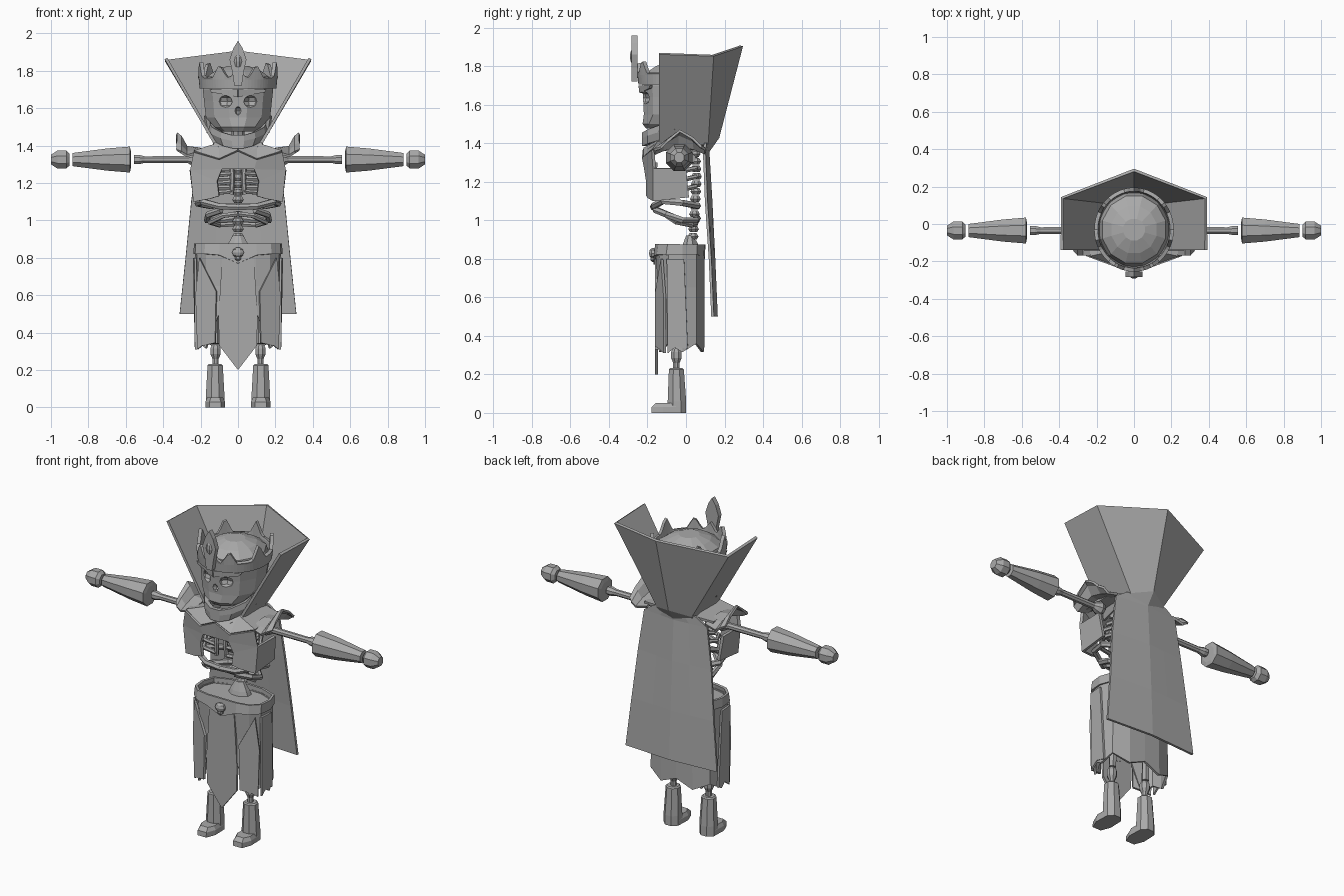
import bpy, bmesh, math
from mathutils import Vector

if "Cube" in bpy.data.objects:
    bpy.data.objects.remove(bpy.data.objects["Cube"])

grey = bpy.data.materials.new("stone grey")
grey.diffuse_color = (0.4, 0.4, 0.4, 1)
grey.use_nodes = True
grey.node_tree.nodes["Principled BSDF"].inputs["Base Color"].default_value = grey.diffuse_color
PI = math.pi


def mesh(name, verts, faces, thick=0, mirror=False, offset=0):
    me = bpy.data.meshes.new(name)
    me.from_pydata([Vector(v) for v in verts], [], faces)
    bm = bmesh.new()
    bm.from_mesh(me)
    bmesh.ops.recalc_face_normals(bm, faces=bm.faces)
    bm.to_mesh(me)
    bm.free()
    me.materials.append(grey)
    ob = bpy.data.objects.new(name, me)
    bpy.context.collection.objects.link(ob)
    if thick:
        s = ob.modifiers.new("thickness", 'SOLIDIFY')
        s.thickness, s.offset = thick, offset
    if mirror:
        ob.modifiers.new("mirror", 'MIRROR').use_clip = False
    return ob


def loft(name, rings, caps=True, closed=True, **kw):
    n = len(rings[0])
    verts = [p for r in rings for p in r]
    faces = [(i * n + j, i * n + (j + 1) % n, (i + 1) * n + (j + 1) % n, (i + 1) * n + j)
             for i in range(len(rings) - 1) for j in range(n if closed else n - 1)]
    if caps:
        faces += [tuple(range(n)), tuple(range(len(verts) - n, len(verts)))]
    return mesh(name, verts, faces, **kw)


def oval(z, rx, ry, cx=0, cy=0, n=12, turn=0.5):
    return [(cx + rx * math.sin((k + turn) * 2 * PI / n), cy - ry * math.cos((k + turn) * 2 * PI / n), z)
            for k in range(n)]


def lathe_x(name, profile, n=8, y=-0.035, z=1.325, mirror=True):
    rings = [[(x, y + r * math.cos((k + .5) * 2 * PI / n), z + r * math.sin((k + .5) * 2 * PI / n))
              for k in range(n)] for x, r in profile]
    return loft(name, rings, mirror=mirror)


def tube(name, pts, r, mirror=False, n=6):
    pts = [Vector(p) for p in pts]
    rings = []
    for i, p in enumerate(pts):
        d = (pts[min(i + 1, len(pts) - 1)] - pts[max(i - 1, 0)]).normalized()
        a = d.cross(Vector((0, 0, 1)) if abs(d.z) < .9 else Vector((0, 1, 0))).normalized()
        b = a.cross(d)
        rings.append([p + r * (a * math.cos(k * 2 * PI / n) + b * math.sin(k * 2 * PI / n)) for k in range(n)])
    return loft(name, rings, mirror=mirror)


def ball(name, c, s, mirror=False, seg=8, rows=5):
    rings = [oval(c[2] - s[2] * math.cos(t), s[0] * math.sin(t), s[1] * math.sin(t), c[0], c[1], seg)
             for t in [PI * (0.08 + 0.84 * i / (rows - 1)) for i in range(rows)]]
    return loft(name, rings, mirror=mirror)


def plate(name, outline, y0, y1, mirror=False):
    return loft(name, [[(x, y, z) for x, z in outline] for y in (y0, y1)], mirror=mirror)


# skull with carved sockets
skull = loft("skull", [oval(z, rx, ry, 0, cy) for z, rx, ry, cy in [
    (1.475, .095, .10, -.11), (1.50, .13, .13, -.10), (1.55, .178, .185, -.04), (1.64, .188, .20, -.03),
    (1.70, .195, .205, -.03), (1.765, .175, .185, -.03), (1.80, .125, .13, -.03), (1.825, .06, .06, -.03)]])


def carve(name, c, s):
    cutter = ball(name, c, s, seg=8)
    cutter.hide_render = True
    cutter.hide_set(True)
    m = skull.modifiers.new(name, 'BOOLEAN')
    m.operation, m.object, m.solver = 'DIFFERENCE', cutter, 'EXACT'


for sx in (-1, 1):
    carve("eye_socket_cutter", (sx * .075, -.225, 1.635), (.048, .045, .035))
carve("nose_cutter", (0, -.235, 1.585), (.018, .04, .026))
mesh("brow", [(0, -.235, 1.66), (.14, -.185, 1.685), (.15, -.18, 1.70), (0, -.24, 1.70)],
     [(0, 1, 2, 3)], thick=.015, mirror=True)
# jaw, cheek struts and neck
jaw = [[(x * w, y, z + dz) for x, y, z in [(-.155, -.03, 1.49), (-.135, -.12, 1.45), (-.085, -.19, 1.425),
        (-.03, -.215, 1.41), (.03, -.215, 1.41), (.085, -.19, 1.425), (.135, -.12, 1.45), (.155, -.03, 1.49)]]
       for w, dz in ((.85, -.025), (1, .015), (.95, .045))]
loft("jaw", jaw, caps=False, closed=False, thick=.025)
loft("chin", [oval(1.385, .045, .03, 0, -.165, 8), oval(1.42, .07, .04, 0, -.165, 8)])
tube("cheek_strut", [(.165, -.08, 1.56), (.15, -.06, 1.47)], .018, mirror=True)
tube("neck", [(0, .03, 1.30), (0, -.01, 1.5)], .035, n=8)

# crown band with points rising at set angles
TIPS = ((0, .05), (28, .07), (76, .09), (128, .09), (180, .08))


def rise(a):
    d = abs((math.degrees(a) + 180) % 360 - 180)
    return max(max(0, h * (1 - abs(d - t) / 12)) for t, h in TIPS)


rows = [[], [], []]
N = 72
for k in range(N):
    a = k * 2 * PI / N
    for row, z, r in ((0, 1.705, .195), (1, 1.755, .20), (2, 1.765 + rise(a), .203)):
        rows[row].append((r * math.sin(a), -.03 - (r + .012) * math.cos(a), z))
loft("crown", rows, caps=False, thick=.02)
plate("crown_crest", [(-.02, 1.72), (.02, 1.72), (.03, 1.79), (.045, 1.86), (.025, 1.92), (0, 1.96),
                      (-.025, 1.92), (-.045, 1.86), (-.03, 1.79)], -.283, -.253)
ball("crest_gem", (0, -.275, 1.85), (.024, .018, .04))

# flared collar
top = [(-.385, -.14, 1.865), (-.385, .14, 1.855), (0, .288, 1.905), (.385, .14, 1.855), (.385, -.14, 1.865)]
low = [(-.125, -.14, 1.415), (-.115, .11, 1.40), (0, .165, 1.43), (.115, .11, 1.40), (.125, -.14, 1.415)]
base = [(-.06, -.20, 1.37), (-.14, .085, 1.36), (0, .115, 1.36), (.14, .085, 1.36), (.06, -.20, 1.37)]
loft("collar", [top, low, base], caps=False, closed=False, thick=.016)

# cape
cape = [[(w * s, y + dy * abs(s), z) for s in (-1, -.45, 0, .45, 1)] for z, w, y, dy in
        ((1.40, .14, .12, -.02), (1.35, .215, .115, -.02), (1.1, .25, .13, -.025),
         (.8, .28, .145, -.02), (.5, .312, .158, -.02))]
loft("cape", cape, caps=False, closed=False, thick=.014)

# breastplate: yoke, and side plates left open over the ribs
yoke = [(0, -.215, 1.37), (.10, -.215, 1.325), (.235, -.17, 1.365), (.235, .07, 1.375), (.13, .09, 1.385),
        (.10, -.14, 1.41), (0, -.17, 1.385)]
mesh("shoulder_yoke", yoke, [(0, 1, 5, 6), (1, 2, 5), (2, 3, 4, 5)], thick=.016, mirror=True)
chest = [(0, -.215, 1.37), (.10, -.22, 1.325), (.235, -.17, 1.365), (.24, -.02, 1.365),
         (0, -.21, 1.275), (.085, -.21, 1.275), (.25, -.165, 1.27), (.25, .0, 1.27),
         (.11, -.20, 1.21), (.10, -.20, 1.13), (.15, -.19, 1.115), (.232, -.165, 1.10), (.232, .015, 1.12)]
mesh("breastplate", chest, [(0, 1, 5, 4), (1, 2, 6, 5), (5, 6, 8), (8, 6, 11, 10, 9), (6, 7, 12, 11)],
     thick=.018, mirror=True)
# arched shoulder guards with upturned rims
arch = [(-.165, 0), (-.12, .035), (-.04, .085), (.04, .05), (.10, .005)]
loft("shoulder_guard", [[(x, y * s, z + h * u) for y, h in arch] for x, z, u, s in
     ((.20, 1.365, .2, 1), (.275, 1.345, .55, 1), (.305, 1.365, .95, 1), (.328, 1.375, 1.05, .8))],
     caps=False, closed=False, thick=.014, mirror=True)

# spine, sternum, ribs, pelvis
for i in range(13):
    z = .86 + i * .039
    y = .055 - .03 * abs(z - 1.2) * 2
    loft("vertebra", [oval(z, .022, .02, 0, y, 8), oval(z + .016, .034, .03, 0, y, 8),
                      oval(z + .034, .022, .02, 0, y, 8)])
tube("sternum", [(.035, -.16, 1.30), (.03, -.165, 1.22), (.035, -.16, 1.14)], .014, mirror=True)
for z, w, drop in ((1.25, .16, 0), (1.205, .18, 0), (1.155, .19, 0)):
    tube("upper_rib", [(.02, .05, z + .02), (w * .7, .05, z + .02), (w, -.04, z), (w * .75, -.13, z - .01),
                       (.03, -.165, z)], .013, mirror=True)
tube("lower_rib", [(.02, .06, 1.075), (.14, .06, 1.075), (.215, -.02, 1.09), (.19, -.12, 1.10), (.10, -.165, 1.075),
                   (0, -.17, 1.07)], .018, mirror=True)
tube("floating_rib", [(.02, .06, 1.01), (.10, .05, 1.0), (.165, -.02, 1.0), (.16, -.10, 1.03), (.09, -.16, 1.055)],
     .018, mirror=True)
tube("rib_arch", [(0, -.11, 1.035), (.08, -.10, 1.025), (.15, -.05, .99), (.10, .03, .975), (.02, .05, .98)], .014, mirror=True)
loft("pelvis", [oval(z, r, r * .7, 0, .02, 8) for z, r in ((.80, .09), (.87, .06), (.92, .03))])

# skirt: boxy oval shell, ragged hem, closed waist
def skirt_ring(z, w, f=-.15, b=.085):
    half = [(0, f), (.10, f), (.175, f + .015), (.222, f + .06), (.23, -.02), (.205, b - .035), (.11, b), (0, b + .005)]
    pts = [(x * w, y) for x, y in half] + [(-x * w, y) for x, y in half[-2:0:-1]]
    return [(x, y, z) for x, y in pts]


hem = [(x, y, .335 + (.025 if i % 2 else -.02) + (.15 if i in (0, 1, 13) else 0))
       for i, (x, y, _) in enumerate(skirt_ring(0, .97))]
loft("skirt", [skirt_ring(.85, .97), skirt_ring(.65, .94, -.14), hem], caps=False, thick=.014)
mesh("skirt_waist", skirt_ring(.845, .95, -.14, .075), [tuple(range(14))])
belt_low = [(x, y, .80 + .02 * min(1, abs(x) / .15) - (.03 if x == 0 and y < 0 else 0))
            for x, y, _ in skirt_ring(0, 1, -.16)]
loft("belt", [skirt_ring(.875, .99, -.152, .088), belt_low], caps=False, thick=.016)
ball("belt_buckle", (0, -.172, .828), (.034, .022, .028))
ball("buckle_chin", (0, -.17, .80), (.02, .016, .018), rows=4)
# hanging front cloths
plate("tabard", [(-.085, .80), (.085, .80), (.105, .48), (.10, .33), (0, .20), (-.10, .33), (-.105, .48)], -.16, -.145)
mesh("side_cloth", [(.115, -.155, .62), (.205, -.125, .80), (.225, -.11, .60), (.215, -.11, .31), (.19, -.13, .33),
                    (.12, -.155, .345)], [(0, 1, 2, 3, 4, 5)], thick=.014, mirror=True)
mesh("hip_cloth", [(.228, -.10, .80), (.235, -.01, .80), (.225, .01, .33), (.225, -.05, .345), (.225, -.095, .31)],
     [(0, 1, 2, 3, 4)], thick=.012, mirror=True)

# arms
lathe_x("arm_bone", [(.20, .03), (.225, .042), (.25, .032), (.27, .02), (.50, .019), (.53, .027), (.555, .026)])
lathe_x("forearm", [(.573, .05), (.578, .075), (.70, .064), (.885, .038)])
lathe_x("hand", [(.90, .034), (.918, .052), (.965, .052), (1.0, .028)])

# legs and boots
tube("thigh_bone", [(.12, -.03, .80), (.12, -.045, .34)], .022, mirror=True)
loft("knee", [oval(z, r, r, .12, -.05, 8) for z, r in ((.22, .018), (.26, .018), (.285, .03), (.315, .03), (.335, .02))],
     mirror=True)
loft("boot_shaft", [oval(z, rx, ry, .122, cy, 8) for z, rx, ry, cy in
     ((0, .054, .052, -.047), (.06, .054, .052, -.047), (.225, .044, .042, -.05), (.232, .036, .035, -.05))], mirror=True)
foot = [[(.122 + x * w, y, z) for x, y in ((-.05, -.03), (-.053, -.12), (-.03, y0), (.03, y0), (.053, -.12), (.05, -.03))]
        for z, w, y0 in ((0, 1, -.18), (.03, 1, -.178), (.052, .8, -.155))]
loft("boot_foot", foot, mirror=True)
